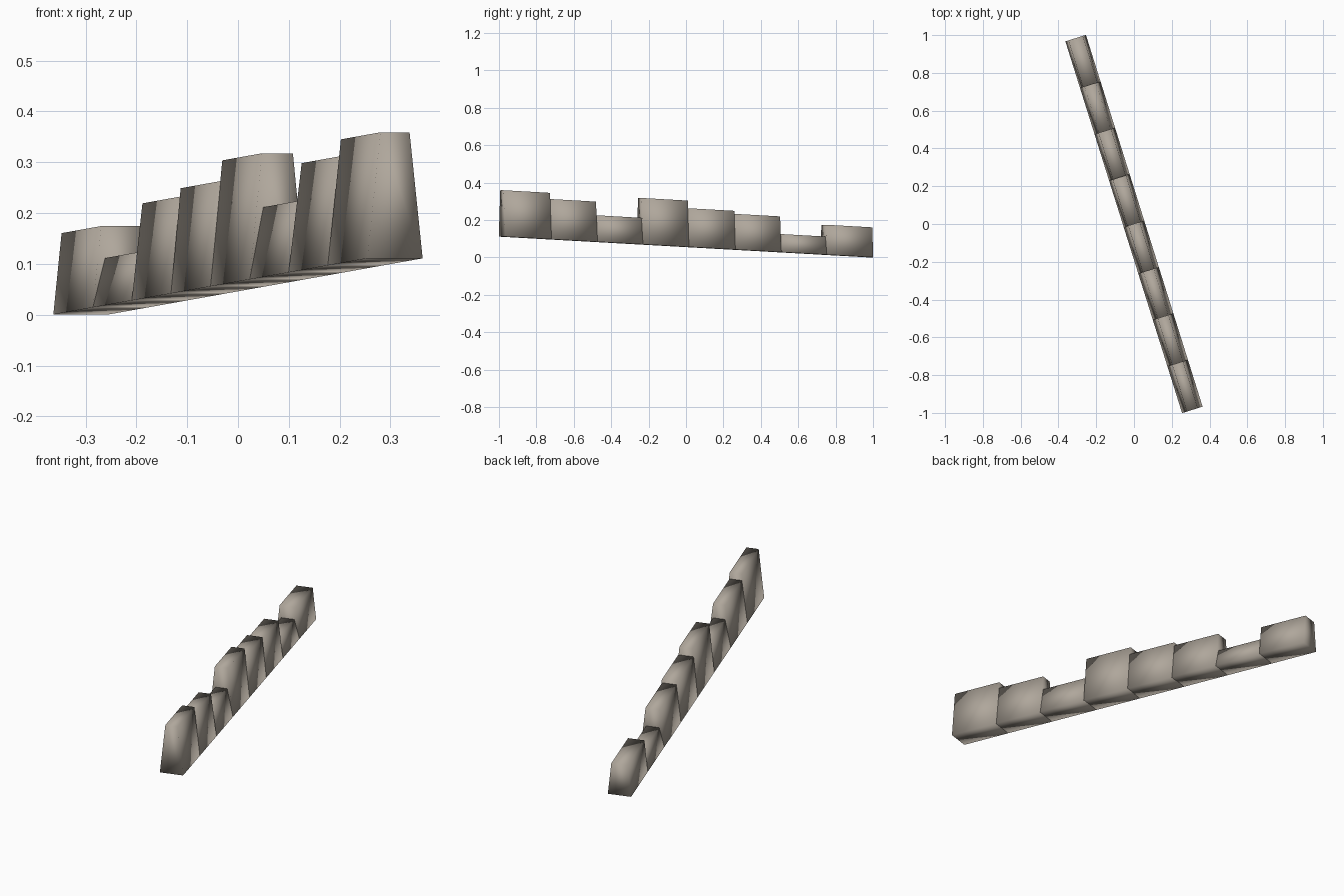
import bpy, bmesh, math
from mathutils import Vector

cube = bpy.data.objects.get("Cube")
if cube:
    bpy.data.objects.remove(cube, do_unlink=True)

# Weathered stone colour
stone = bpy.data.materials.new("warm_grey_stone")
stone.use_nodes = True
colour = (0.43, 0.385, 0.33, 1)
stone.diffuse_color = colour
bsdf = stone.node_tree.nodes["Principled BSDF"]
bsdf.inputs["Base Color"].default_value = colour
bsdf.inputs["Roughness"].default_value = 0.9

LENGTH, WIDTH = 0.26, 0.114
START = Vector((0.27, -0.86, 0.104))
END = Vector((-0.27, 0.86, 0.0075))
yaw = math.atan2(END.x - START.x, START.y - END.y) + math.pi
slope = (END.z - START.z) / (END - START).xy.length

# Block heights and the inset of the top on each side, front to back
BLOCKS = [(0.248, 0.027), (0.215, 0.027), (0.142, 0.028), (0.248, 0.025),
          (0.207, 0.02), (0.191, 0.022), (0.097, 0.025), (0.16, 0.017)]


def stone_block(name, location, height, inset):
    """Tapered block whose top and bottom follow the slope of the row."""
    bm = bmesh.new()
    bmesh.ops.create_cube(bm, size=1)
    for v in bm.verts:
        top = v.co.z > 0
        half = WIDTH / 2 - (inset if top else 0)
        v.co.x = math.copysign(half, v.co.x)
        v.co.y *= LENGTH
        v.co.z = v.co.y * slope + (height if top else 0)
    for f in bm.faces:
        f.smooth = True
    mesh = bpy.data.meshes.new(name)
    bm.to_mesh(mesh)
    bm.free()
    mesh.materials.append(stone)
    obj = bpy.data.objects.new(name, mesh)
    obj.location = location
    # Turn the block's length along the row
    run = END - START
    obj.rotation_euler.z = math.atan2(-run.x, run.y)
    bpy.context.collection.objects.link(obj)


# Row of stones
for i, (height, inset) in enumerate(BLOCKS):
    spot = START.lerp(END, i / (len(BLOCKS) - 1))
    stone_block(f"wall_stone_{i + 1}", spot, height, inset)
